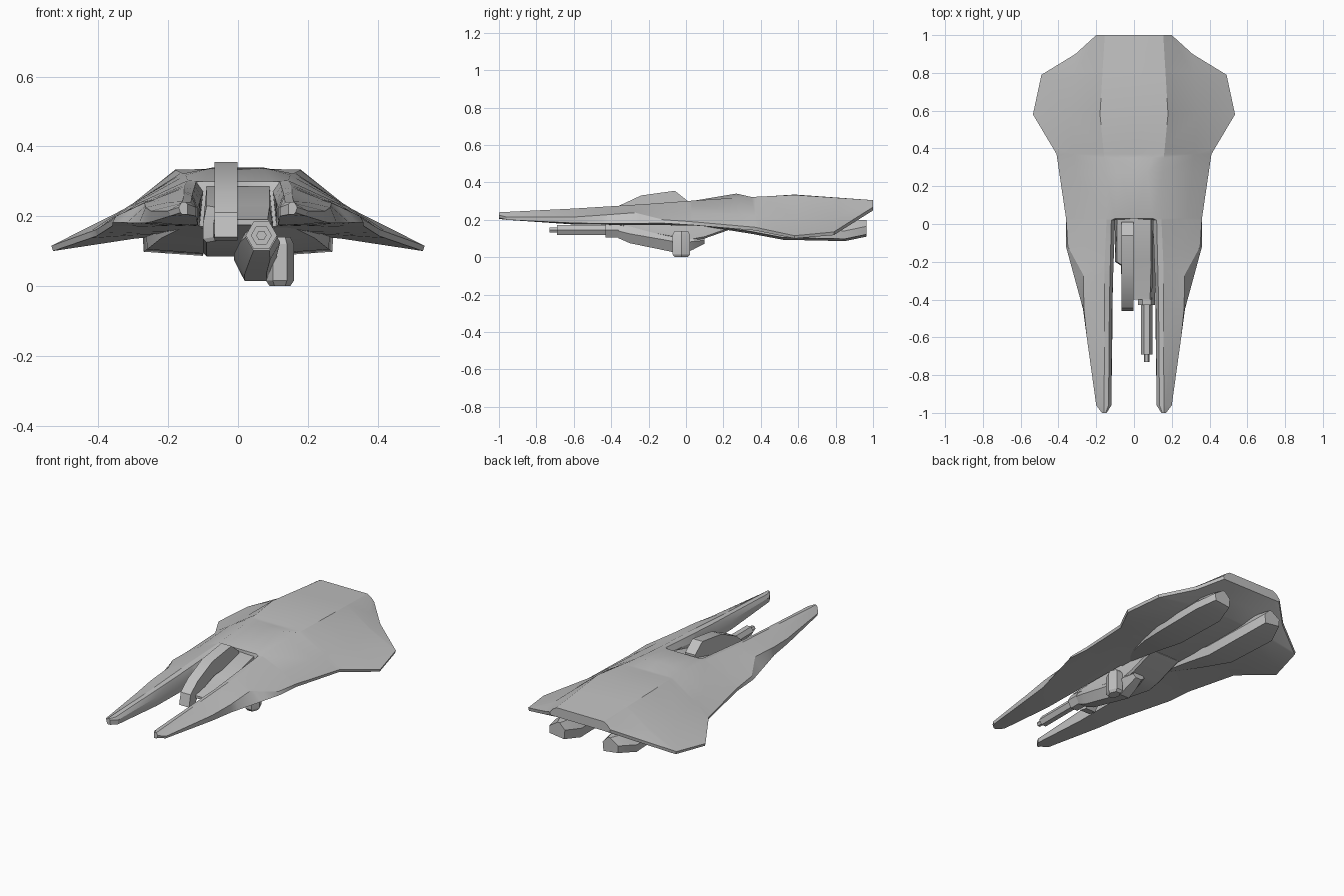
import bpy, math

cube = bpy.data.objects.get("Cube")
if cube:
    bpy.data.objects.remove(cube)

GREY = (0.53, 0.53, 0.53, 1)
grey = bpy.data.materials.new("hull grey")
grey.use_nodes = True
grey.diffuse_color = GREY
grey.node_tree.nodes["Principled BSDF"].inputs["Base Color"].default_value = GREY


def add_object(name, verts, faces, mirror=False, angle=25):
    mesh = bpy.data.meshes.new(name)
    mesh.from_pydata(verts, [], faces)
    obj = bpy.data.objects.new(name, mesh)
    bpy.context.collection.objects.link(obj)
    mesh.materials.append(grey)
    bpy.ops.object.select_all(action="DESELECT")
    obj.select_set(True)
    bpy.context.view_layer.objects.active = obj
    bpy.ops.object.mode_set(mode="EDIT")
    bpy.ops.mesh.select_all(action="SELECT")
    bpy.ops.mesh.normals_make_consistent(inside=False)
    bpy.ops.object.mode_set(mode="OBJECT")
    bpy.ops.object.shade_smooth_by_angle(angle=math.radians(angle))
    if mirror:
        obj.modifiers.new("Mirror", "MIRROR")
    return obj


def loft(name, rings, mirror=False, angle=25):
    """Skin a row of equal closed rings and cap both ends."""
    n = len(rings[0])
    verts = [p for ring in rings for p in ring]
    faces = [tuple(range(n)), tuple(range(len(verts) - n, len(verts)))]
    for r in range(len(rings) - 1):
        for i in range(n):
            j = (i + 1) % n
            quad = (r * n + i, r * n + j, r * n + n + j, r * n + n + i)
            # leave the mirror plane open
            if not (mirror and all(abs(verts[k][0]) < 1e-4 for k in quad)):
                faces.append(quad)
    return add_object(name, verts, faces, mirror, angle)


def hex_ring(y, x, z, rx, rz):
    return [(x + rx * math.cos(k * math.pi / 3), y,
             z + rz * math.sin(k * math.pi / 3)) for k in range(6)]


def sample(rail, y):
    """Point of a rail, given as (y, x, z) rows, at a station y."""
    for a, b in zip(rail, rail[1:]):
        if y <= b[0]:
            t = max(0, (y - a[0]) / (b[0] - a[0]))
            return (a[1] + t * (b[1] - a[1]), y, a[2] + t * (b[2] - a[2]))
    return (rail[-1][1], y, rail[-1][2])


# Hull: half a shell lofted through lengthwise rails, then mirrored
keel = [(-1, .145, .205), (-.96, .12, .2), (-.6, .115, .175), (.02, .11, .17),
        (.03, 0, .17), (.4, 0, .16), (.8, 0, .17), (1, 0, .25)]
inner = [(-1, .145, .235), (-.96, .12, .225), (-.4, .115, .225), (.02, .1, .27),
         (.03, 0, .3), (.27, 0, .34), (.35, 0, .32), (.58, 0, .335), (1, 0, .305)]
deck = [(-1, .15, .24), (-.96, .135, .24), (-.4, .13, .265), (.02, .12, .298),
        (.03, .1, .3), (.27, .07, .34), (.35, .095, .32), (.58, .1, .335), (1, .1, .305)]
crest = [(-1, .16, .24), (-.6, .155, .26), (-.2, .155, .285), (.03, .145, .302),
         (.27, .15, .318), (.58, .18, .333), (1, .155, .305)]
shoulder = [(-1, .165, .235), (-.6, .2, .24), (-.25, .235, .25), (.03, .28, .24),
            (.37, .32, .225), (.58, .34, .205), (.79, .32, .215), (.9, .25, .25), (1, .18, .29)]
edge = [(-1, .17, .225), (-.96, .2, .215), (-.6, .25, .215), (-.45, .265, .225),
        (-.27, .268, .238), (-.12, .35, .2), (.03, .36, .19), (.37, .41, .16),
        (.58, .535, .115), (.79, .49, .135), (.9, .31, .205), (1, .2, .268)]
lip = [(-1, .165, .21), (-.96, .195, .2), (-.6, .25, .183), (-.45, .27, .18),
       (-.12, .36, .182), (.03, .36, .172), (.37, .405, .143), (.58, .53, .1),
       (.79, .485, .118), (.9, .305, .187), (1, .195, .25)]
under = [(-1, .16, .205), (-.6, .18, .176), (.03, .25, .17), (.58, .3, .135),
         (.79, .28, .15), (1, .15, .25)]
rails = [keel, inner, deck, crest, shoulder, edge, lip, under]
stations = sorted({row[0] for rail in rails for row in rail})
loft("hull", [[sample(rail, y) for rail in rails] for y in stations], mirror=True)

# Engine pods under the wings
pod_rows = [(.1, .1, .14, .165), (.35, .1, .22, .125), (.52, .1, .26, .093),
            (.85, .1, .27, .086), (.965, .13, .225, .11)]
loft("engine_pods", [[(a, y, low), (b, y, low + .012), (b + .003, y, low + .055),
                      (b - .05, y, .2), (a + .03, y, .2), (a - .005, y, low + .055)]
                     for y, a, b, low in pod_rows], mirror=True)

# Belly between the prongs, with a sloping deck on top
belly = [(-.4, -.06, .095, .175, .19), (-.22, -.07, .1, .13, .225),
         (-.2, -.1, .1, .125, .23), (.02, -.1, .1, .085, .285),
         (.1, -.1, .1, .1, .28), (.27, -.1, .1, .16, .25)]
loft("belly", [[(a + .01, y, top), (b - .01, y, top), (b, y, .18), (b, y, low + .01),
                (b - .01, y, low), (a + .01, y, low), (a, y, low + .01), (a, y, .18)]
               for y, a, b, low, top in belly])

# Arched beam over the gap
top_line = [(.01, .3), (-.06, .355), (-.24, .33), (-.38, .265), (-.445, .21), (-.46, .14)]
low_line = [(.01, .21), (-.05, .25), (-.22, .24), (-.33, .2), (-.38, .17), (-.41, .13)]
loft("arched_beam", [[(-.067, a, b), (-.002, a, b), (-.002, c, d), (-.067, c, d)]
                     for (a, b), (c, d) in zip(top_line, low_line)])

# Gun under the nose
gun_rows = [(-.73, .015), (-.69, .015), (-.69, .03), (-.43, .03), (-.43, .045), (-.36, .045)]
loft("gun_barrel", [hex_ring(y, .067, .145, r, r) for y, r in gun_rows])
loft("gun_housing", [
    hex_ring(-.36, .067, .14, .045, .045),
    hex_ring(-.3, .063, .125, .058, .058),
    hex_ring(-.1, .05, .09, .062, .065),
    hex_ring(-.02, .05, .075, .062, .07),
    hex_ring(.04, .05, .085, .058, .05),
    hex_ring(.1, .05, .09, .04, .02)])

# Sensor pod hanging beside the gun
sensor = [(0, .03), (.015, .04), (.12, .04), (.14, .03)]
loft("sensor_pod", [[(.12 + r * math.cos(k * math.pi / 3),
                      -.025 + r * 1.35 * math.sin(k * math.pi / 3), z)
                     for k in range(6)] for z, r in sensor])
